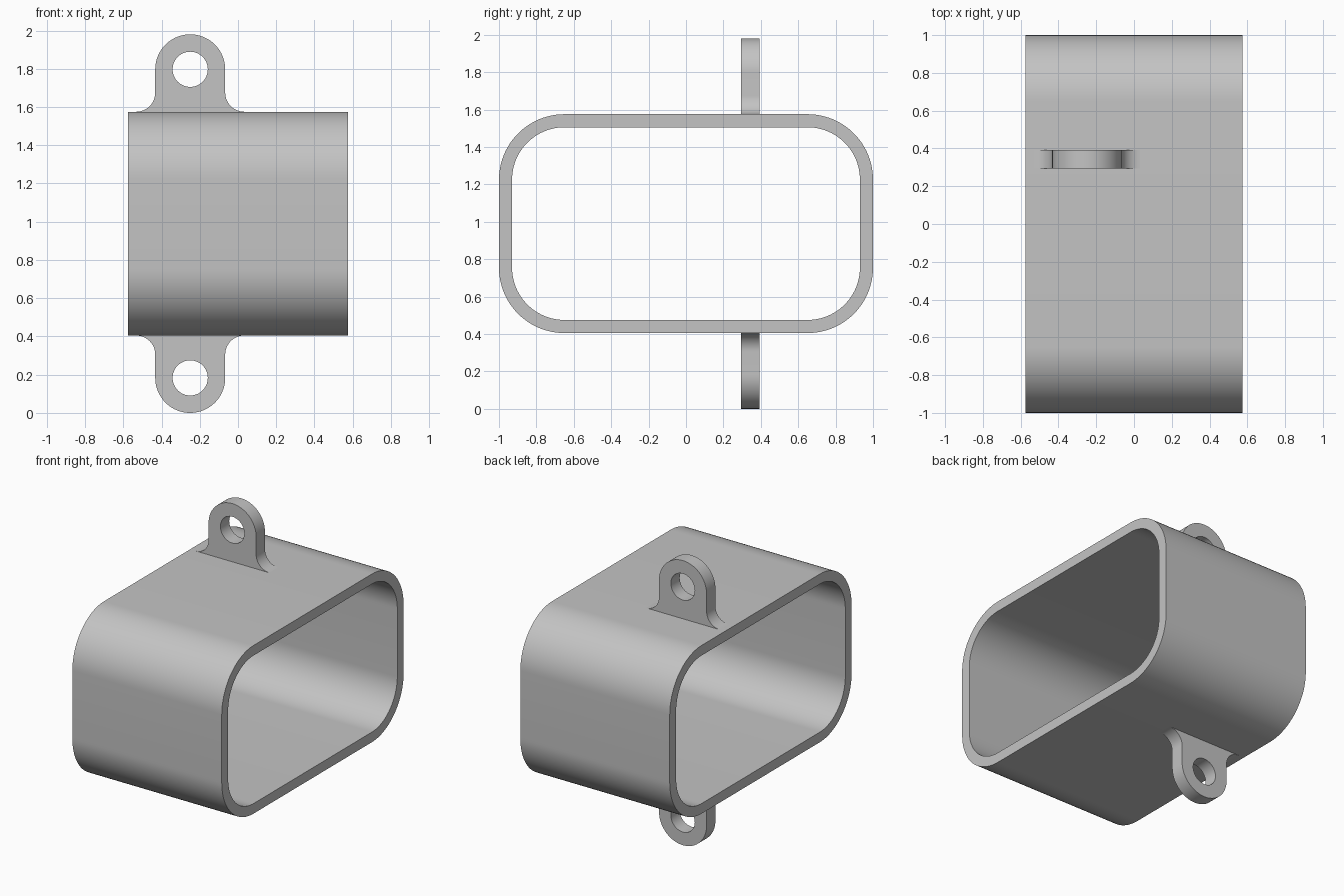
import bpy, bmesh
from math import cos, sin, radians
from mathutils import Vector

cube = bpy.data.objects.get("Cube")
if cube:
    bpy.data.objects.remove(cube, do_unlink=True)

MID_Z = 0.99          # height of the sleeve's centre
HALF_HEIGHT = 0.585   # half the sleeve's outer height

grey = bpy.data.materials.new("plain grey")
grey.use_nodes = True
colour = (0.55, 0.55, 0.55, 1)
grey.diffuse_color = colour
grey.node_tree.nodes["Principled BSDF"].inputs["Base Color"].default_value = colour


def arc(cx, cy, r, start, end, steps=24):
    """Points along an arc, angles in degrees."""
    angles = [radians(start + (end - start) * i / steps) for i in range(steps + 1)]
    return [(cx + r * cos(a), cy + r * sin(a)) for a in angles]


def rounded_rect(half_w, half_h, r):
    w, h = half_w - r, half_h - r
    return (arc(w, h, r, 0, 90) + arc(-w, h, r, 90, 180)
            + arc(-w, -h, r, 180, 270) + arc(w, -h, r, 270, 360))


def pierced_prism(name, outer, hole, place, depth):
    """Fill between two outlines and extrude the result."""
    bm = bmesh.new()
    edges = []
    for loop in (outer, hole):
        verts = [bm.verts.new(place(u, v)) for u, v in loop]
        edges += [bm.edges.new((a, b)) for a, b in zip(verts, verts[1:] + verts[:1])]
    bmesh.ops.triangle_fill(bm, edges=edges, use_beauty=True)
    new = bmesh.ops.extrude_face_region(bm, geom=bm.faces[:])["geom"]
    bmesh.ops.translate(bm, vec=depth,
                        verts=[g for g in new if isinstance(g, bmesh.types.BMVert)])
    bmesh.ops.recalc_face_normals(bm, faces=bm.faces[:])
    mesh = bpy.data.meshes.new(name)
    bm.to_mesh(mesh)
    bm.free()
    mesh.materials.append(grey)
    obj = bpy.data.objects.new(name, mesh)
    bpy.context.collection.objects.link(obj)
    bpy.ops.object.select_all(action='DESELECT')
    obj.select_set(True)
    bpy.context.view_layer.objects.active = obj
    bpy.ops.object.shade_smooth_by_angle(angle=radians(30))
    return obj


# Rounded rectangular sleeve, open at both ends along x
WALL, CORNER = 0.07, 0.35
pierced_prism("sleeve",
              rounded_rect(1, HALF_HEIGHT, CORNER),
              rounded_rect(1 - WALL, HALF_HEIGHT - WALL, CORNER - WALL),
              lambda u, v: Vector((-0.575, u, MID_Z + v)),
              Vector((1.15, 0, 0)))

# Eyelet lugs with filleted feet, the lower one mirroring the upper
LUG_R, FILLET, SINK = 0.183, 0.1, 0.02
EYE_V = MID_Z - LUG_R
foot_u, foot_v = LUG_R + FILLET, HALF_HEIGHT + FILLET
lug_outline = ([(foot_u, HALF_HEIGHT - SINK)]
               + arc(foot_u, foot_v, FILLET, 270, 180, 12)
               + arc(0, EYE_V, LUG_R, 0, 180, 40)
               + arc(-foot_u, foot_v, FILLET, 0, -90, 12)
               + [(-foot_u, HALF_HEIGHT - SINK)])
eye = arc(0, EYE_V, 0.092, 0, 360, 48)[:-1]
for name, side in (("upper_lug", 1), ("lower_lug", -1)):
    pierced_prism(name, lug_outline, eye,
                  lambda u, v: Vector((u - 0.25, 0.295, MID_Z + side * v)),
                  Vector((0, 0.097, 0)))

# Weld the doubled points where rounded corners meet
for name in ("sleeve", "upper_lug", "lower_lug"):
    mesh = bpy.data.objects[name].data
    bm = bmesh.new()
    bm.from_mesh(mesh)
    bmesh.ops.remove_doubles(bm, verts=bm.verts[:], dist=0.0001)
    bm.to_mesh(mesh)
    bm.free()
